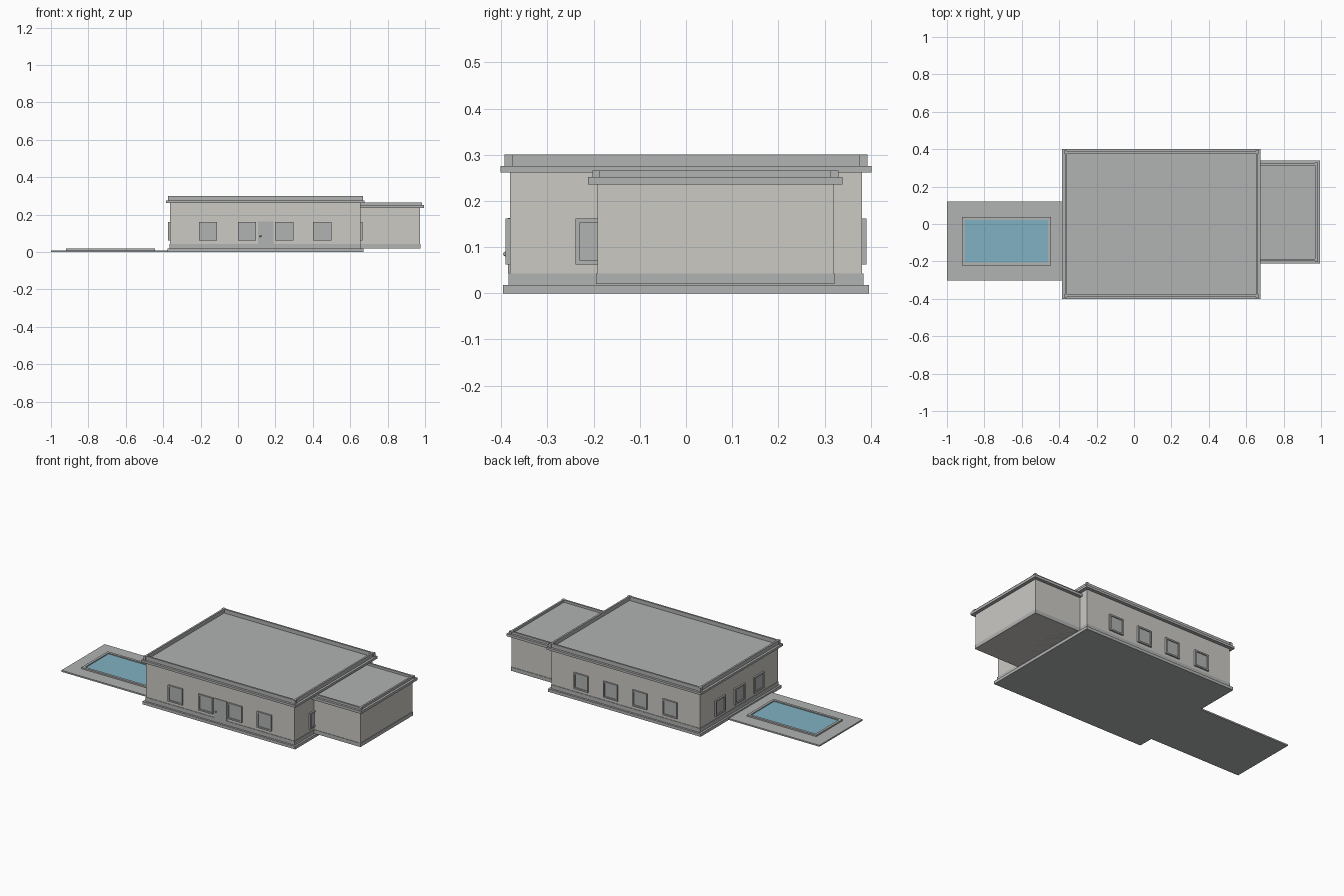
import bpy

cube = bpy.data.objects.get("Cube")
if cube:
    bpy.data.objects.remove(cube, do_unlink=True)


def material(name, rgb):
    m = bpy.data.materials.new(name)
    m.use_nodes = True
    m.diffuse_color = (*rgb, 1)
    m.node_tree.nodes["Principled BSDF"].inputs["Base Color"].default_value = (*rgb, 1)
    return m


GREY = material("concrete grey", (0.44, 0.45, 0.445))
WALL = material("warm plaster", (0.60, 0.585, 0.55))
WATER = material("pool water", (0.22, 0.44, 0.54))


def box(name, mat, x, y, z):
    """Axis-aligned box from three (low, high) ranges."""
    spans = (x, y, z)
    bpy.ops.mesh.primitive_cube_add(size=1, location=[(a + b) / 2 for a, b in spans])
    ob = bpy.context.object
    ob.name = name
    ob.scale = [b - a for a, b in spans]
    bpy.ops.object.transform_apply(location=False, rotation=False, scale=True)
    ob.data.materials.append(mat)
    return ob


def grow(span, d):
    return (span[0] - d, span[1] + d)


def rim(name, mat, x, y, z, t):
    """Four rails of thickness t just inside a rectangle."""
    for i, s in enumerate(((x[0], x[0] + t), (x[1] - t, x[1]))):
        box(f"{name}_side_{i}", mat, s, y, z)
    inner = grow(x, -t)
    for i, s in enumerate(((y[0], y[0] + t), (y[1] - t, y[1]))):
        box(f"{name}_end_{i}", mat, inner, s, z)


def block(name, x, y, floor, eave, deck, top, overhang):
    """Walls, base band, eave slab and parapet with corner posts."""
    box(name + "_walls", WALL, x, y, (floor, eave))
    box(name + "_base_band", GREY, grow(x, 0.003), grow(y, 0.003), (floor, 0.043))
    box(name + "_eave", GREY, grow(x, overhang), grow(y, overhang), (eave, deck))
    px, py = grow(x, overhang - 0.014), grow(y, overhang - 0.014)
    rim(name + "_parapet", GREY, px, py, (deck, top), 0.011)
    for i, cx in enumerate(px):
        for j, cy in enumerate(py):
            sx, sy = 1 - 2 * i, 1 - 2 * j
            box(f"{name}_corner_post_{i}{j}", GREY,
                sorted((cx - sx * 0.005, cx + sx * 0.012)),
                sorted((cy - sy * 0.005, cy + sy * 0.012)), (deck, top))


def window(name, axis, face, sign, centre):
    """Framed window on a wall; axis is the wall normal (0 = x, 1 = y)."""
    across, up = (centre - 0.049, centre + 0.049), (0.062, 0.162)
    t = 0.009

    def piece(part, a, u, depth):
        out = sorted((face - sign * 0.004, face + sign * depth))
        box(f"{name}_{part}", GREY, *((out, a, u) if axis == 0 else (a, out, u)))

    piece("pane", grow(across, -t), grow(up, -t), 0.004)
    piece("frame_left", (across[0], across[0] + t), up, 0.010)
    piece("frame_right", (across[1] - t, across[1]), up, 0.010)
    piece("frame_top", grow(across, -t), (up[1] - t, up[1]), 0.010)
    piece("frame_bottom", grow(across, -t), (up[0], up[0] + t), 0.010)


# House and side wing
HX, HY = (-0.363, 0.655), (-0.381, 0.381)
box("foundation_slab", GREY, grow(HX, 0.015), grow(HY, 0.015), (0, 0.018))
block("house", HX, HY, 0.018, 0.262, 0.276, 0.30, 0.021)
block("wing", (0.640, 0.974), (-0.192, 0.319), 0.02, 0.236, 0.252, 0.266, 0.020)

# Windows on all four walls
for i, x in enumerate((-0.16, 0.048, 0.248, 0.45)):
    window(f"front_window_{i}", 1, HY[0], -1, x)
    window(f"back_window_{i}", 1, HY[1], 1, x)
for i, y in enumerate((-0.19, 0, 0.19)):
    window(f"right_window_{i}", 0, HX[0], -1, y)
window("left_window", 0, HX[1], 1, -0.19)

# Front door and knob
box("front_door", GREY, (0.106, 0.19), (HY[0] - 0.004, HY[0] + 0.004), (0.043, 0.163))
bpy.ops.mesh.primitive_uv_sphere_add(segments=12, ring_count=8, radius=0.005,
                                     location=(0.12, HY[0] - 0.010, 0.085))
knob = bpy.context.object
knob.name = "door_knob"
knob.data.materials.append(GREY)
bpy.ops.object.shade_smooth()

# Pool terrace
PX, PY = (-0.92, -0.445), (-0.221, 0.037)
box("pool_deck", GREY, (-1.0, HX[0] - 0.015), (-0.303, 0.121), (0, 0.009))
rim("pool_coping", GREY, PX, PY, (0.009, 0.018), 0.015)
box("pool_water", WATER, grow(PX, -0.015), grow(PY, -0.015), (0.009, 0.012))
